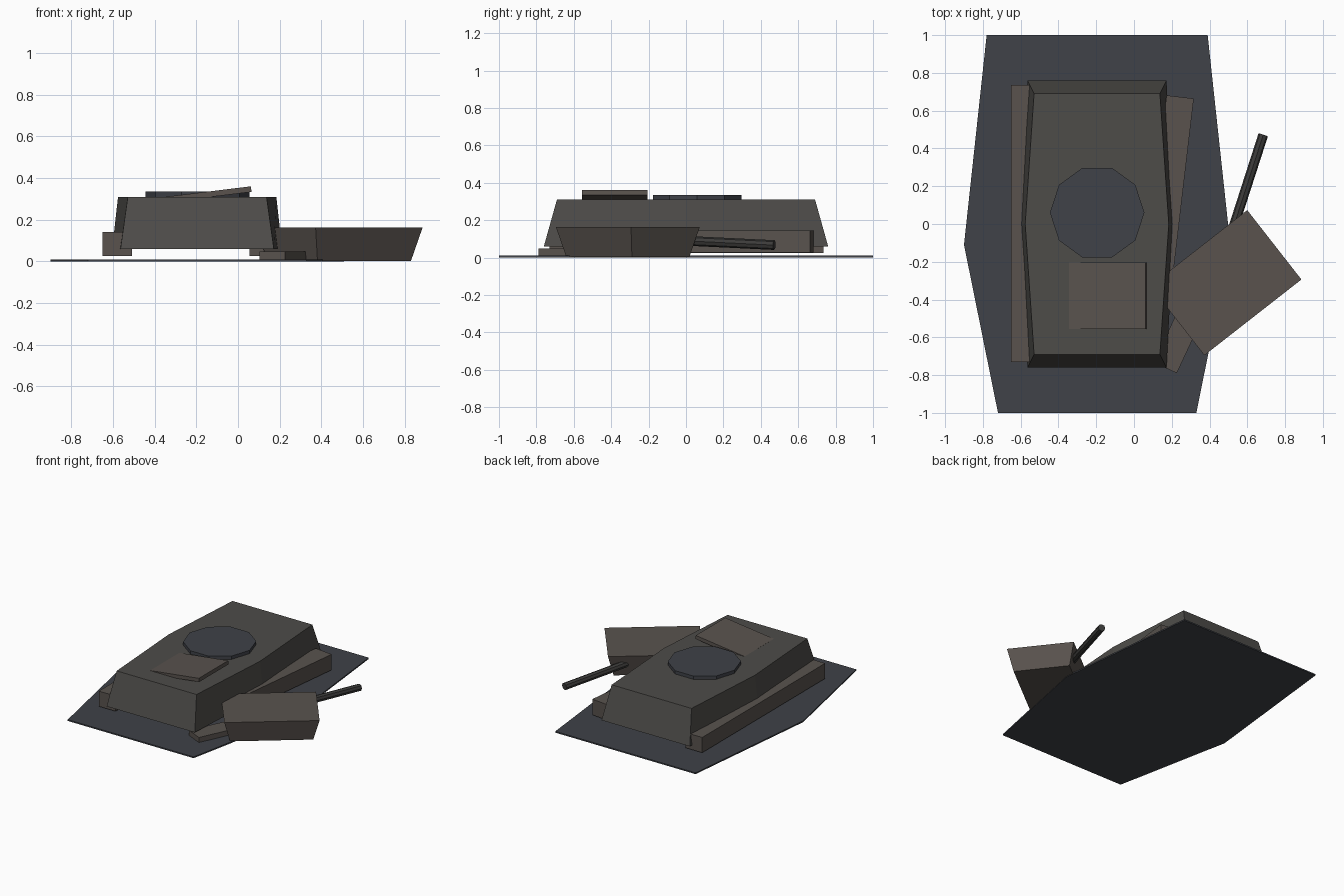
import bpy, bmesh
from math import radians, cos, sin
from mathutils import Vector

if "Cube" in bpy.data.objects:
    bpy.data.objects.remove(bpy.data.objects["Cube"])


def material(name, rgb):
    m = bpy.data.materials.new(name)
    m.diffuse_color = (*rgb, 1)
    m.use_nodes = True
    m.node_tree.nodes["Principled BSDF"].inputs["Base Color"].default_value = m.diffuse_color
    return m


PAINT = material("burnt_paint", (0.075, 0.072, 0.066))
RUST = material("scorched_steel", (0.10, 0.086, 0.076))
CHAR = material("charred", (0.05, 0.054, 0.065))
DARK = material("dark_steel", (0.045, 0.044, 0.042))


def loft(name, low, high, z0, z1, mat):
    """Solid between two outlines with equal point counts."""
    bm = bmesh.new()
    a = [bm.verts.new((x, y, z0)) for x, y in low]
    b = [bm.verts.new((x, y, z1)) for x, y in high]
    bm.faces.new(a[::-1])
    bm.faces.new(b)
    n = len(a)
    for i in range(n):
        j = (i + 1) % n
        bm.faces.new((a[i], a[j], b[j], b[i]))
    bmesh.ops.recalc_face_normals(bm, faces=bm.faces)
    mesh = bpy.data.meshes.new(name)
    bm.to_mesh(mesh)
    bm.free()
    mesh.materials.append(mat)
    ob = bpy.data.objects.new(name, mesh)
    bpy.context.collection.objects.link(ob)
    return ob


def box(name, center, size, mat, rot=(0, 0, 0)):
    x, y, z = (s / 2 for s in size)
    rect = [(-x, -y), (x, -y), (x, y), (-x, y)]
    ob = loft(name, rect, rect, -z, z, mat)
    ob.location = center
    ob.rotation_euler = [radians(r) for r in rot]
    return ob


def cylinder(name, r, depth, sides, mat):
    ring = [(r * cos(radians(360 * i / sides)), r * sin(radians(360 * i / sides)))
            for i in range(sides)]
    return loft(name, ring, ring, -depth / 2, depth / 2, mat)


def hexagon(cx, half_end, half_mid, half_len):
    return [(cx - half_end, -half_len), (cx + half_end, -half_len), (cx + half_mid, 0),
            (cx + half_end, half_len), (cx - half_end, half_len), (cx - half_mid, 0)]


# Scorched ground patch
patch = [(-0.72, -1), (0.33, -1), (0.51, -0.11), (0.39, 1), (-0.78, 1), (-0.9, -0.11)]
loft("scorched_patch", patch, patch, 0, 0.01, CHAR)

# Hull with sloping sides
loft("hull", hexagon(-0.196, 0.368, 0.408, 0.76), hexagon(-0.196, 0.333, 0.38, 0.69),
     0.06, 0.31, PAINT)

# Open turret ring and bent engine cover on the deck
ring = cylinder("turret_ring", 0.25, 0.03, 10, CHAR)
ring.location = (-0.195, 0.06, 0.32)
box("engine_cover", (-0.14, -0.38, 0.322), (0.41, 0.35, 0.027), RUST, (0, -7, 0))

# Tracks: intact left, twisted right, and a loose length
box("left_track", (-0.58, 0.0025, 0.083), (0.14, 1.465, 0.115), RUST)
box("right_track", (0.186, 0.176, 0.085), (0.145, 1.0, 0.118), RUST, (0, 0, -6.7))
box("loose_track", (0.25, -0.58, 0.028), (0.135, 0.40, 0.04), RUST, (0, 0, -25))

# Overturned turret, wider at the top
def turret_outline(half_l, half_w):
    return [(-half_l, -half_w), (half_l, -half_w), (half_l, half_w), (-half_l, half_w)]


turret = loft("turret", turret_outline(0.285, 0.195), turret_outline(0.326, 0.233),
              0.003, 0.163, RUST)
turret.location = (0.486, -0.311, 0)
turret.rotation_euler.z = radians(38)

# Drooping gun barrel
start, tip = Vector((0.49, -0.13, 0.096)), Vector((0.684, 0.472, 0.067))
barrel = cylinder("gun_barrel", 0.026, (tip - start).length, 8, DARK)
barrel.location = (start + tip) / 2
barrel.rotation_euler = (tip - start).to_track_quat("Z", "Y").to_euler()
